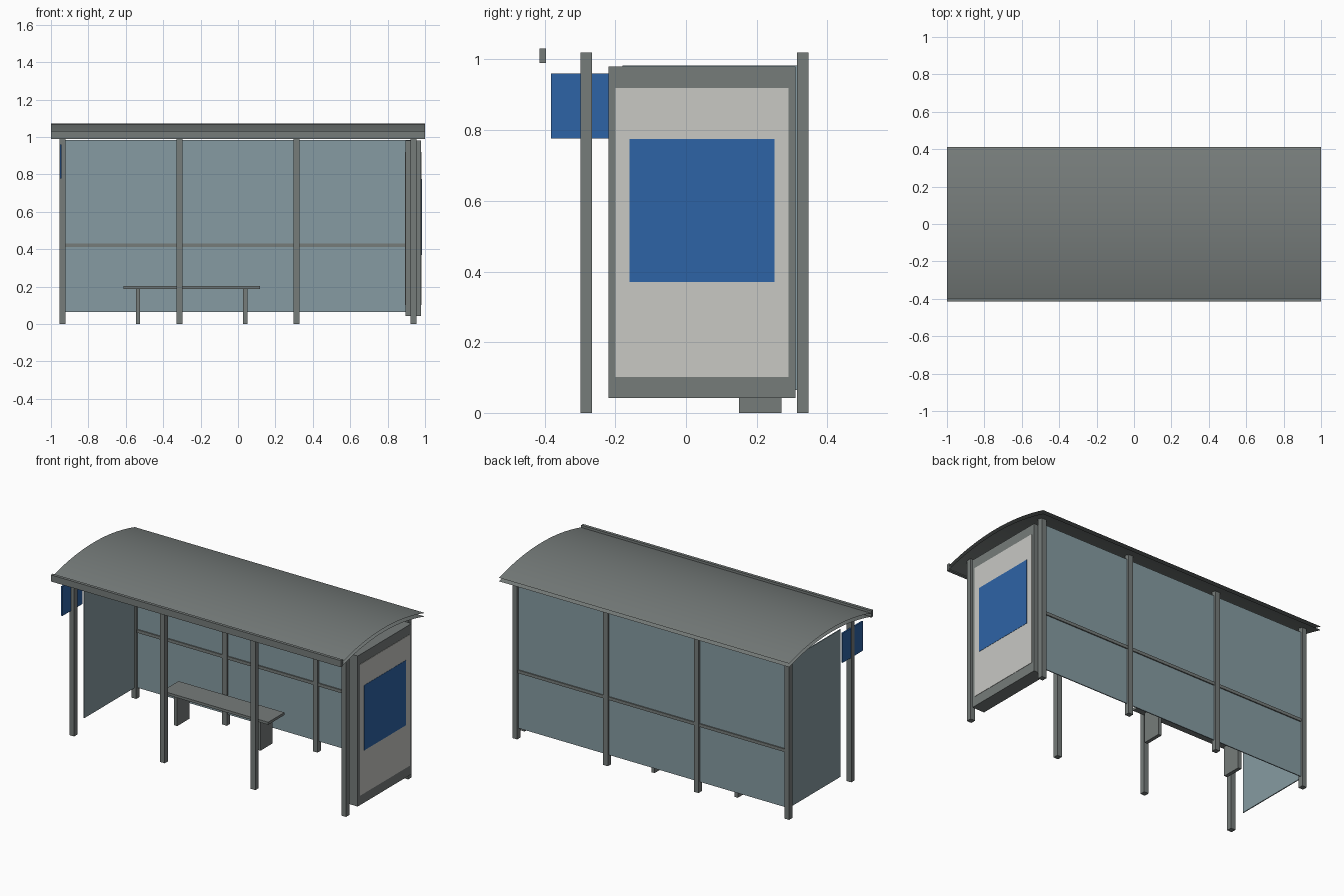
import bpy
import bmesh

cube = bpy.data.objects.get("Cube")
if cube:
    bpy.data.objects.remove(cube, do_unlink=True)


def material(name, colour):
    mat = bpy.data.materials.new(name)
    mat.use_nodes = True
    mat.diffuse_color = (*colour, 1)
    mat.node_tree.nodes["Principled BSDF"].inputs["Base Color"].default_value = (*colour, 1)
    return mat


METAL = material("grey_metal", (0.18, 0.2, 0.195))
GLASS = material("tinted_glass", (0.24, 0.33, 0.36))
PAPER = material("pale_panel", (0.58, 0.58, 0.55))
BLUE = material("blue", (0.027, 0.125, 0.38))


def finish(name, bm, mat):
    mesh = bpy.data.meshes.new(name)
    bm.to_mesh(mesh)
    bm.free()
    mesh.materials.append(mat)
    obj = bpy.data.objects.new(name, mesh)
    bpy.context.collection.objects.link(obj)
    return obj


def box(name, xs, ys, zs, mat):
    """Box given by its lower and upper limit on each axis."""
    bm = bmesh.new()
    bmesh.ops.create_cube(bm, size=1)
    for v in bm.verts:
        for axis, (low, high) in enumerate((xs, ys, zs)):
            v.co[axis] = high if v.co[axis] > 0 else low
    return finish(name, bm, mat)


def around(centre, size):
    return centre - size / 2, centre + size / 2


def arched_sheet(name, edge_z, rise, up):
    """Open curved sheet running the length of the shelter."""
    bm = bmesh.new()
    rows = []
    steps = 24
    for i in range(steps + 1):
        t = 2 * i / steps - 1
        z = edge_z + rise * (1 - t * t)
        rows.append([bm.verts.new((x, 0.413 * t, z)) for x in (-1, 1)])
    for a, b in zip(rows, rows[1:]):
        face = bm.faces.new((a[0], a[1], b[1], b[0]))
        face.smooth = True
        if not up:
            face.normal_flip()
    return finish(name, bm, METAL)


# Posts: four at the front, four at the back
POST_X = (-0.9375, -0.3125, 0.3125, 0.9375)
FRONT_Y, BACK_Y = -0.282, 0.33
for row, y in (("front", FRONT_Y), ("back", BACK_Y)):
    for i, x in enumerate(POST_X):
        box(f"{row}_post_{i + 1}", around(x, 0.032), around(y, 0.032), (0, 1.02), METAL)

# Roof: two curved skins and a gutter along the front
arched_sheet("roof_top_skin", 1.012, 0.06, True)
arched_sheet("roof_lower_skin", 0.99, 0.06, False)
box("front_gutter", (-1, 1), (-0.415, -0.396), (0.99, 1.031), METAL)

# Glazing and the rails between the back posts
box("back_glass", (POST_X[0], POST_X[-1]), around(BACK_Y, 0.006), (0.065, 0.983), GLASS)
box("side_glass", around(POST_X[0], 0.006), (-0.18, BACK_Y), (0.065, 0.983), GLASS)
for i, (a, b) in enumerate(zip(POST_X, POST_X[1:])):
    box(f"back_rail_{i + 1}", (a + 0.016, b - 0.016), around(BACK_Y, 0.02), (0.411, 0.43), METAL)

# Bench with two slab legs
box("bench_seat", (-0.613, 0.117), (0.13, 0.29), (0.187, 0.203), METAL)
for i, x in enumerate((-0.535, 0.039)):
    box(f"bench_leg_{i + 1}", around(x, 0.022), (0.15, 0.27), (0, 0.187), METAL)

# Poster case closing the end, with a poster on each face
CASE_X, CASE_DEPTH = 0.9375, 0.084
box("poster_case", around(CASE_X, CASE_DEPTH), (-0.22, 0.31), (0.042, 0.98), METAL)
for side, s in (("outer", 1), ("inner", -1)):
    face = CASE_X + s * CASE_DEPTH / 2
    box(f"{side}_poster_panel", around(face, 0.004), (-0.2, 0.29), (0.102, 0.92), PAPER)
    box(f"{side}_poster_square", around(face, 0.007), (-0.16, 0.25), (0.37, 0.775), BLUE)

# Flag sign on the front end post
box("stop_sign", around(-0.948, 0.01), around(FRONT_Y, 0.2), (0.777, 0.96), BLUE)
